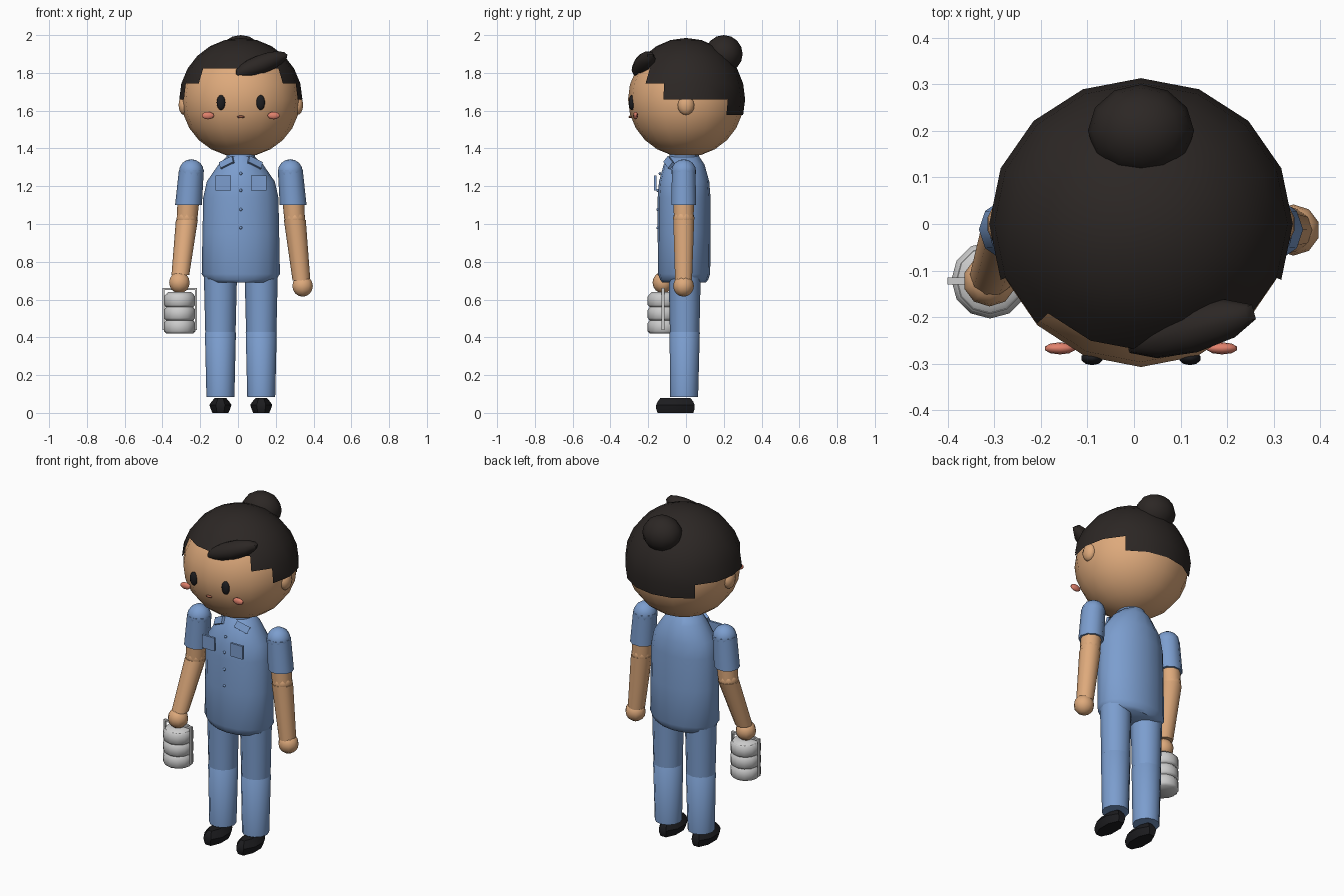
import bpy, bmesh, math
from mathutils import Matrix, Vector, Euler

if "Cube" in bpy.data.objects:
    bpy.data.objects.remove(bpy.data.objects["Cube"])

CX = 0.015  # body centre line


def material(name, rgb):
    m = bpy.data.materials.new(name)
    m.diffuse_color = (*rgb, 1)
    m.use_nodes = True
    m.node_tree.nodes["Principled BSDF"].inputs["Base Color"].default_value = m.diffuse_color
    return m


SKIN = material("skin", (0.73, 0.40, 0.20))
HAIR = material("hair", (0.025, 0.020, 0.018))
BLUE = material("blue_cloth", (0.20, 0.34, 0.62))
BLACK = material("black", (0.012, 0.012, 0.014))
CHEEK = material("cheek", (0.75, 0.22, 0.15))
MOUTH = material("mouth", (0.30, 0.10, 0.06))
STEEL = material("steel", (0.55, 0.56, 0.58))


def finish(name, bm, mat, angle=50):
    bmesh.ops.recalc_face_normals(bm, faces=bm.faces)
    me = bpy.data.meshes.new(name)
    bm.to_mesh(me)
    bm.free()
    ob = bpy.data.objects.new(name, me)
    bpy.context.collection.objects.link(ob)
    me.materials.append(mat)
    if angle:
        bpy.ops.object.select_all(action='DESELECT')
        ob.select_set(True)
        bpy.context.view_layer.objects.active = ob
        bpy.ops.object.shade_smooth_by_angle(angle=math.radians(angle))
    return ob


def place(c, r, rot=(0, 0, 0)):
    return (Matrix.Translation(c) @ Euler([math.radians(a) for a in rot]).to_matrix().to_4x4()
            @ Matrix.Diagonal((*r, 1)))


def ball(name, c, r, mat, u=12, v=8, rot=(0, 0, 0)):
    bm = bmesh.new()
    bmesh.ops.create_uvsphere(bm, u_segments=u, v_segments=v, radius=1, matrix=place(c, r, rot))
    return finish(name, bm, mat)


def box(name, c, size, mat, rot=(0, 0, 0)):
    bm = bmesh.new()
    bmesh.ops.create_cube(bm, size=1, matrix=place(c, size, rot))
    return finish(name, bm, mat, 0)


def loft(name, rings, n, mat, angle=50, turn=0.0):
    """Stack of horizontal ellipses: (x, y, z, rx, ry)."""
    bm = bmesh.new()
    loops = []
    for x, y, z, rx, ry in rings:
        loops.append([bm.verts.new((x + rx * math.cos(2 * math.pi * (i + turn) / n),
                                    y + ry * math.sin(2 * math.pi * (i + turn) / n), z))
                      for i in range(n)])
    for a, b in zip(loops, loops[1:]):
        for i in range(n):
            j = (i + 1) % n
            bm.faces.new((a[i], a[j], b[j], b[i]))
    bm.faces.new(loops[0])
    bm.faces.new(loops[-1])
    return finish(name, bm, mat, angle)


# Head
ball("head", (CX, 0, 1.66), (0.315, 0.307, 0.305), SKIN, 16, 12)

# Hair cap: larger sphere with a stepped hairline
bm = bmesh.new()
bmesh.ops.create_uvsphere(bm, u_segments=16, v_segments=12, radius=1)
drop = []
for f in bm.faces:
    c = f.calc_center_median()
    a = math.degrees(math.atan2(abs(c.x), -c.y))
    low = 0.5 if a < 45 else 0.259 if a < 67.5 else 0 if a < 135 else -0.259
    if c.z < low:
        drop.append(f)
bmesh.ops.delete(bm, geom=drop, context='FACES')
bm.transform(place((CX, 0, 1.66), (0.326, 0.313, 0.325)))
finish("hair_cap", bm, HAIR)
ball("hair_bun", (CX, 0.20, 1.90), (0.114, 0.10, 0.10), HAIR, 12, 8)
ball("hair_fringe", (0.122, -0.225, 1.845), (0.157, 0.052, 0.05), HAIR, 10, 8, (0, -20, 15))

# Face
ball("mouth", (CX, -0.294, 1.567), (0.02, 0.01, 0.007), MOUTH, 8, 6)
for s, side in ((-1, "left"), (1, "right")):
    ball(f"eye_{side}", (CX + s * 0.105, -0.288, 1.643), (0.024, 0.015, 0.04), BLACK, 10, 8)
    ball(f"cheek_{side}", (CX + s * 0.174, -0.267, 1.574), (0.034, 0.013, 0.02), CHEEK, 10, 6)
    ball(f"ear_{side}", (CX + s * 0.30, 0, 1.63), (0.031, 0.045, 0.053), SKIN, 10, 8)

# Shirt with collar, pockets and buttons
loft("shirt", [(CX, -0.01, 0.69, 0.165, 0.115), (CX, -0.01, 0.705, 0.185, 0.127),
               (CX, -0.01, 0.735, 0.207, 0.138), (CX, -0.01, 0.95, 0.203, 0.14),
               (CX, -0.01, 1.14, 0.199, 0.14), (CX, -0.01, 1.225, 0.18, 0.133),
               (CX, -0.01, 1.315, 0.118, 0.108), (CX, -0.01, 1.36, 0.07, 0.078)], 16, BLUE)
loft("collar", [(CX, -0.01, 1.32, 0.078, 0.08), (CX, -0.01, 1.375, 0.075, 0.078)], 16, BLUE)
loft("neck", [(CX, -0.01, 1.33, 0.06, 0.06), (CX, -0.01, 1.42, 0.06, 0.06)], 12, SKIN)
for s, side in ((-1, "left"), (1, "right")):
    box(f"collar_flap_{side}", (CX + s * 0.075, -0.09, 1.325), (0.08, 0.015, 0.04), BLUE,
        (-30, s * 25, s * 20))
    box(f"pocket_{side}", (CX + s * 0.094, -0.163, 1.217), (0.082, 0.013, 0.078), BLUE)
for i, z in enumerate((1.267, 1.178, 1.077, 0.98)):
    ball(f"button_{i + 1}", (CX, -0.138 if i == 0 else -0.15, z), (0.008, 0.007, 0.008), BLUE, 8, 6)

# Legs and shoes
for s, side in ((-1, "left"), (1, "right")):
    x = CX + s * 0.108
    loft(f"upper_leg_{side}", [(x, -0.007, 0.42, 0.080, 0.078), (x, -0.007, 0.74, 0.088, 0.085)],
         12, BLUE)
    loft(f"lower_leg_{side}", [(x, -0.01, 0.085, 0.074, 0.074), (x, -0.007, 0.425, 0.082, 0.080),
                               (x, -0.007, 0.45, 0.060, 0.060)], 12, BLUE)
    loft(f"shoe_{side}", [(x, -0.056, 0, 0.046, 0.102), (x, -0.056, 0.022, 0.056, 0.110),
                          (x, -0.056, 0.042, 0.063, 0.110), (x, -0.056, 0.060, 0.050, 0.102),
                          (x, -0.056, 0.08, 0.032, 0.085)], 8, BLACK, 30, 0.5)

# Arms: the left one reaches forward to hold the carrier
for s, side, wrist, hand in ((-1, "left", (-0.305, -0.108, 0.73), (-0.31, -0.122, 0.69)),
                             (1, "right", (0.336, -0.013, 0.70), (0.342, -0.013, 0.672))):
    x = CX + s * 0.262
    ball(f"shoulder_{side}", (x, -0.012, 1.277), (0.066, 0.066, 0.066), BLUE, 12, 8)
    loft(f"sleeve_{side}", [(CX + s * 0.277, -0.012, 1.10, 0.071, 0.068),
                            (x, -0.012, 1.285, 0.066, 0.066)], 10, BLUE)
    ex = CX + s * 0.286
    loft(f"upper_arm_{side}", [(ex, -0.012, 1.01, 0.054, 0.054),
                               (CX + s * 0.277, -0.012, 1.13, 0.058, 0.058)], 10, SKIN)
    ball(f"elbow_{side}", (ex, -0.012, 1.03), (0.057, 0.057, 0.05), SKIN, 10, 8)
    loft(f"forearm_{side}", [(*wrist, 0.047, 0.047), (ex, -0.012, 1.02, 0.058, 0.058)], 10, SKIN)
    ball(f"hand_{side}", hand, (0.057, 0.055, 0.057), SKIN, 10, 8)

# Stacked food carrier: three bulging tins in a handle frame
tx, ty = -0.309, -0.12
for i in range(3):
    z = 0.42 + i * 0.07
    loft(f"carrier_tin_{i + 1}", [(tx, ty, z, 0.072, 0.072), (tx, ty, z + 0.012, 0.083, 0.083),
                                  (tx, ty, z + 0.055, 0.083, 0.083), (tx, ty, z + 0.07, 0.072, 0.072)],
         12, STEEL)
loft("carrier_lid", [(tx, ty, 0.625, 0.076, 0.076), (tx, ty, 0.64, 0.06, 0.06)], 12, STEEL)
for s, side in ((-1, "left"), (1, "right")):
    box(f"carrier_bar_{side}", (tx + s * 0.086, ty - 0.002, 0.547), (0.01, 0.015, 0.216), STEEL)
box("carrier_handle", (tx, ty - 0.002, 0.655), (0.182, 0.015, 0.011), STEEL)
